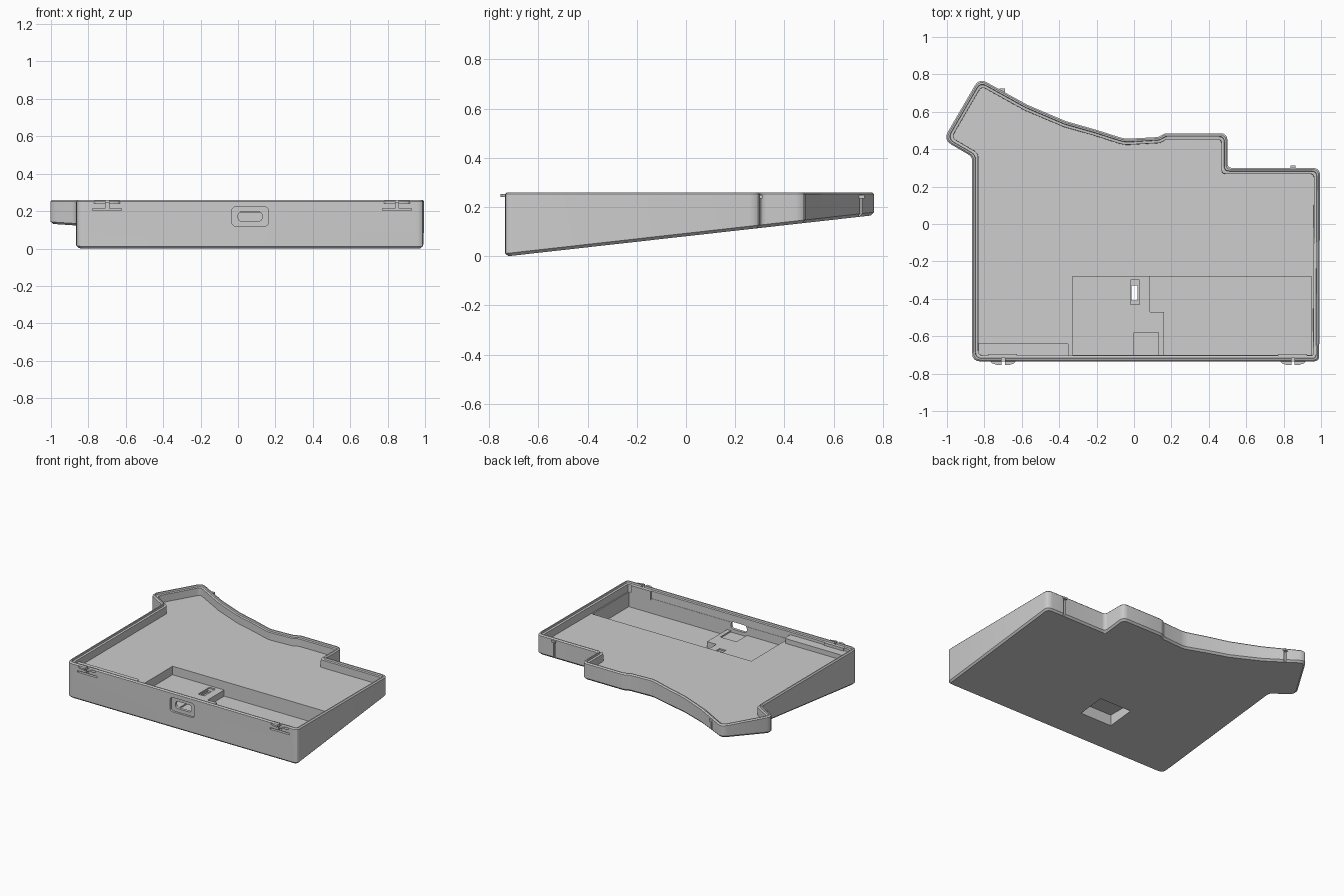
import bpy, bmesh, math
from mathutils import Vector

if "Cube" in bpy.data.objects:
    bpy.data.objects.remove(bpy.data.objects["Cube"])

grey = bpy.data.materials.new("plain grey")
grey.use_nodes = True
COLOUR = (0.61, 0.61, 0.61, 1)
grey.diffuse_color = COLOUR
grey.node_tree.nodes["Principled BSDF"].inputs["Base Color"].default_value = COLOUR

TOP, FLOOR = 0.26, 0.192


def underside(y):
    return max(0.0, (y + 0.725) * 0.112)


def make_object(name, bm):
    bmesh.ops.recalc_face_normals(bm, faces=bm.faces)
    if bm.calc_volume(signed=True) < 0:
        bmesh.ops.reverse_faces(bm, faces=bm.faces)
    mesh = bpy.data.meshes.new(name)
    bm.to_mesh(mesh)
    bm.free()
    mesh.materials.append(grey)
    obj = bpy.data.objects.new(name, mesh)
    bpy.context.collection.objects.link(obj)
    return obj


def box(name, x, y, z):
    bm = bmesh.new()
    bmesh.ops.create_cube(bm, size=1)
    for v in bm.verts:
        v.co = [lo + (c + 0.5) * (hi - lo) for c, (lo, hi) in zip(v.co, (x, y, z))]
    return make_object(name, bm)


def loft(name, loops):
    """Closed solid through rings of points, capped at both ends."""
    bm = bmesh.new()
    rings = [[bm.verts.new(p) for p in loop] for loop in loops]
    for low, high in zip(rings, rings[1:]):
        for i in range(len(low)):
            bm.faces.new((low[i], low[i - 1], high[i - 1], high[i]))
    bm.faces.new(rings[0])
    bm.faces.new(rings[-1][::-1])
    return make_object(name, bm)


def prism(name, points, direction):
    shift = Vector(direction)
    return loft(name, [points, [Vector(p) + shift for p in points]])


def rounded(corners, steps=4):
    """Round every corner by its own tangent length."""
    out = []
    for i, (x, y, r) in enumerate(corners):
        p = Vector((x, y))
        if not r:
            out.append(p)
            continue
        a = p + (Vector(corners[i - 1][:2]) - p).normalized() * r
        b = p + (Vector(corners[(i + 1) % len(corners)][:2]) - p).normalized() * r
        for k in range(steps + 1):
            t = k / steps
            out.append(a * (1 - t) ** 2 + p * 2 * t * (1 - t) + b * t * t)
    return out


def inset(corners, d):
    """Mitred inward offset of clockwise corners; outer corners tighten."""
    out = []
    for i, (x, y, r) in enumerate(corners):
        p = Vector((x, y))
        u = (p - Vector(corners[i - 1][:2])).normalized()
        w = (Vector(corners[(i + 1) % len(corners)][:2]) - p).normalized()
        n1, n2 = Vector((u.y, -u.x)), Vector((w.y, -w.x))
        q = p + (n1 + n2) * d / (1 + n1.dot(n2))
        convex = u.cross(w) < 0
        out.append((q.x, q.y, max(r - 0.6 * d, 0.008) if r and convex else r))
    return out


def cut(target, cutter):
    """Subtract a cutter, taking the first solver that leaves the body whole."""
    cutter.hide_render = True
    mod = target.modifiers.new("cut", 'BOOLEAN')
    mod.operation, mod.object = 'DIFFERENCE', cutter
    bpy.context.view_layer.objects.active = target
    for solver in ('EXACT', 'MANIFOLD', 'FLOAT'):
        mod.solver = solver
        bpy.context.view_layer.update()
        result = target.evaluated_get(bpy.context.evaluated_depsgraph_get())
        if len(result.data.polygons) > 100 and result.dimensions.x > 1.9:
            bpy.ops.object.modifier_apply(modifier=mod.name)
            break
    else:
        target.modifiers.remove(mod)
    bpy.data.objects.remove(cutter)


# Outline of the tray, clockwise: x, y, corner rounding
outline = [
    (-0.865, -0.735, 0.045), (-0.865, 0.36, 0.025), (-1.02, 0.45, 0.05),
    (-0.828, 0.78, 0.045), (-0.72, 0.72, 0), (-0.57, 0.637, 0),
    (-0.365, 0.55, 0), (-0.20, 0.503, 0), (-0.05, 0.455, 0.03),
    (0.13, 0.465, 0.012), (0.165, 0.485, 0.012), (0.50, 0.485, 0.04),
    (0.50, 0.30, 0.025), (0.995, 0.30, 0.04), (0.99, -0.735, 0.03)]

# Tray shell: rings from the sloped underside, over the rim, to the floor
sections = [(0.012, lambda y: underside(y)), (0, lambda y: underside(y) + 0.012),
            (0, lambda y: TOP - 0.008), (0.008, lambda y: TOP), (0.016, lambda y: TOP),
            (0.018, lambda y: TOP - 0.012), (0.032, lambda y: TOP - 0.014),
            (0.033, lambda y: FLOOR)]
tray = loft("tray", [[(p.x, p.y, height(p.y)) for p in rounded(inset(outline, d))]
                     for d, height in sections])

# Pockets in the floor, button hole and hollow below it: x, y, z ranges
AIR = 0.22
for x, y, z in [
        ((-0.33, 0.16), (-0.70, -0.47), (0.13, AIR)),
        ((-0.33, 0.085), (-0.48, -0.28), (0.13, AIR)),
        ((0.085, 0.95), (-0.47, -0.28), (0.085, AIR)),
        ((0.16, 0.95), (-0.70, -0.46), (0.085, AIR)),
        ((0.0, 0.13), (-0.70, -0.58), (0.12, AIR)),
        ((-0.02, 0.03), (-0.43, -0.30), (0.12, AIR)),
        ((-0.22, 0.035), (-0.50, -0.30), (-0.05, 0.105)),
        ((-0.013, 0.019), (-0.41, -0.33), (0.05, AIR))]:
    cut(tray, box("pocket_cutter", x, y, z))

# Port opening with a shallow rounded recess on the front
for w, h, r, depth in [(0.098, 0.052, 0.025, 0.015), (0.065, 0.026, 0.025, 0.06)]:
    shape = rounded([(-w, -h, r), (-w, h, r), (w, h, r), (w, -h, r)])
    points = [(0.065 + p.x, -0.76, 0.171 + p.y) for p in shape]
    cut(tray, prism("port_cutter", points, (0, 0.025 + depth, 0)))

# Front latches: slots around a springy tongue and a split half-round catch
for side, cx in (("right", -0.70), ("left", 0.85)):
    cut(tray, box("slot_cutter", (cx - 0.078, cx + 0.078), (-0.75, -0.715), (0.203, 0.214)))
    cut(tray, box("slot_cutter", (cx - 0.009, cx + 0.009), (-0.75, -0.715), (0.21, 0.28)))
    for name, s in (("inner", -1), ("outer", 1)):
        arc = [(0.009, -0.755), (0.035, -0.753), (0.058, -0.745), (0.075, -0.73), (0.009, -0.73)]
        prism(f"{side}_{name}_catch", [(cx + s * x, y, 0.241) for x, y in arc], (0, 0, 0.012))
    box(f"{side}_latch_block", (cx - 0.08, cx + 0.075), (-0.716, -0.694), (FLOOR - 0.01, 0.247))

# Rear slots with small nubs
for side, cx, cy in (("right", -0.705, 0.713), ("left", 0.85, 0.30)):
    cut(tray, box("slot_cutter", (cx - 0.008, cx + 0.008), (cy - 0.012, cy + 0.03), (0.05, 0.235)))
    box(f"{side}_rear_nub", (cx - 0.014, cx + 0.014), (cy - 0.01, cy + 0.012), (0.235, 0.249))

# Raised ledge along the front wall
ledge = rounded([(-0.84, -0.71, 0), (-0.84, -0.635, 0), (-0.347, -0.635, 0.02), (-0.347, -0.71, 0)])
prism("front_ledge", [(p.x, p.y, FLOOR - 0.005) for p in ledge], (0, 0, 0.04))

# Smooth the curved walls, keep edges crisp
bpy.ops.object.select_all(action='DESELECT')
tray.select_set(True)
bpy.context.view_layer.objects.active = tray
bpy.ops.object.shade_smooth_by_angle(angle=math.radians(25))
